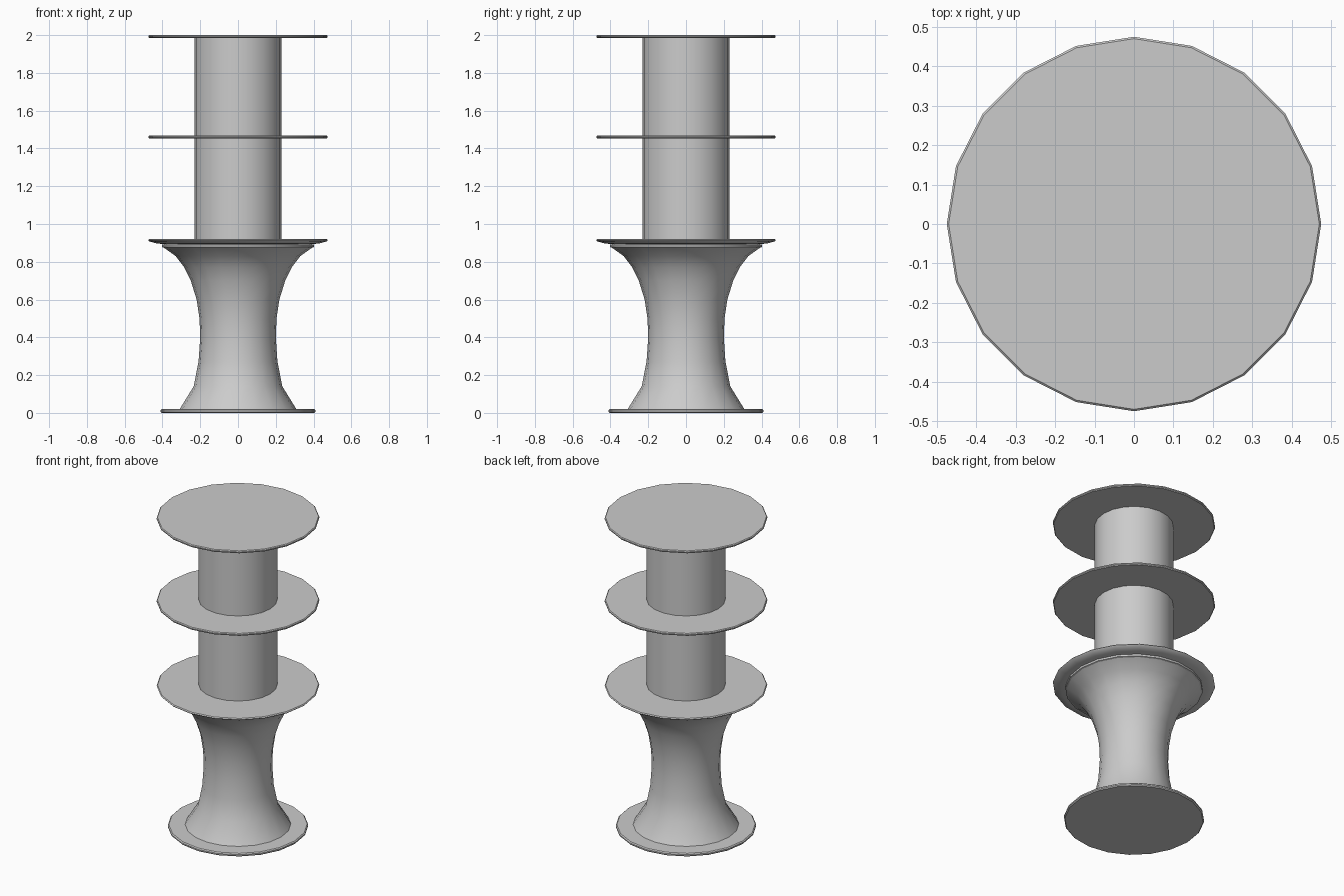
import bpy
import bmesh
import math

cube = bpy.data.objects.get("Cube")
if cube:
    bpy.data.objects.remove(cube, do_unlink=True)

SIDES = 20

grey = bpy.data.materials.new("plain grey")
grey.use_nodes = True
grey.diffuse_color = (0.6, 0.6, 0.6, 1)
grey.node_tree.nodes["Principled BSDF"].inputs["Base Color"].default_value = (0.6, 0.6, 0.6, 1)


def lathe(name, profile, angle=35):
    """Turn a bottom-to-top (radius, height) profile around z and cap both ends."""
    bm = bmesh.new()
    rings = []
    for r, z in profile:
        rings.append([bm.verts.new((r * math.cos(a), r * math.sin(a), z))
                      for a in (math.tau * i / SIDES for i in range(SIDES))])
    for low, high in zip(rings, rings[1:]):
        for i in range(SIDES):
            j = (i + 1) % SIDES
            bm.faces.new((low[i], low[j], high[j], high[i]))
    bm.faces.new(rings[0][::-1])
    bm.faces.new(rings[-1])
    mesh = bpy.data.meshes.new(name)
    bm.to_mesh(mesh)
    bm.free()
    mesh.materials.append(grey)
    obj = bpy.data.objects.new(name, mesh)
    bpy.context.collection.objects.link(obj)
    bpy.ops.object.select_all(action="DESELECT")
    obj.select_set(True)
    bpy.context.view_layer.objects.active = obj
    bpy.ops.object.shade_smooth_by_angle(angle=math.radians(angle))


def disc(name, r, bottom, top):
    """Thin round plate with a slightly softened rim."""
    c = (top - bottom) * 0.3
    lathe(name, [(r - c, bottom), (r, bottom + c), (r, top - c), (r - c, top)])


# Foot plate
disc("foot_plate", 0.41, 0.0, 0.02)

# Waisted pedestal
lathe("pedestal", [(0.31, 0.018), (0.235, 0.14), (0.209, 0.27), (0.2, 0.4), (0.204, 0.5),
                   (0.219, 0.6), (0.25, 0.7), (0.284, 0.77), (0.33, 0.83), (0.4, 0.88)])

# Lipped collar and lower tray
lathe("collar", [(0.385, 0.872), (0.402, 0.878), (0.402, 0.89), (0.385, 0.895)])
lathe("lower_tray", [(0.385, 0.893), (0.43, 0.897), (0.47, 0.908), (0.475, 0.914), (0.47, 0.92)])

# Two column sections, each carrying a tray
for part, low, high in (("lower", 0.915, 1.46), ("upper", 1.46, 1.99)):
    lathe(part + "_column", [(0.23, low), (0.23, high)])
disc("middle_tray", 0.475, 1.452, 1.468)
disc("top_tray", 0.475, 1.984, 2.0)
